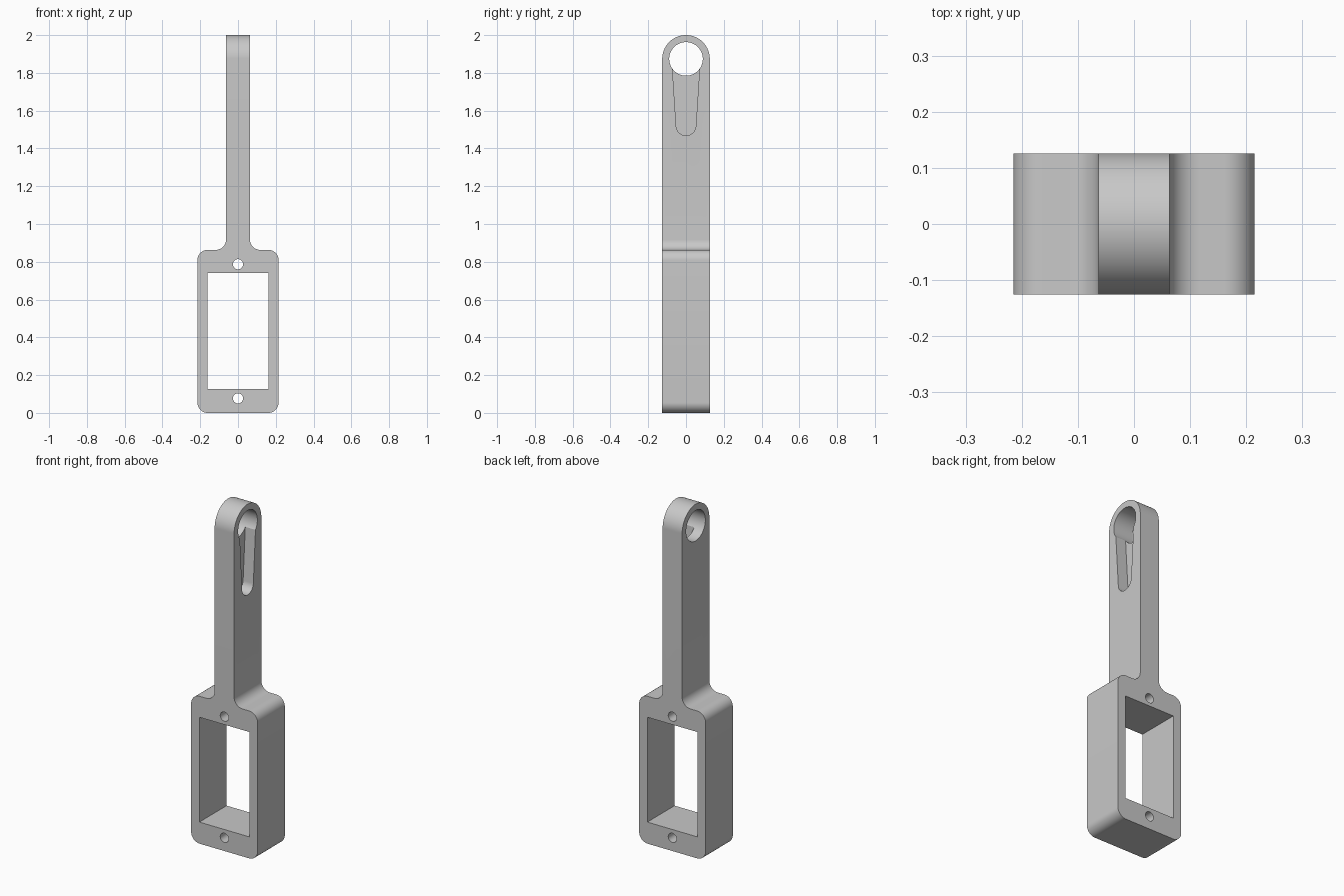
import bpy
import bmesh
from math import sin, cos, radians

default = bpy.data.objects.get("Cube")
if default:
    bpy.data.objects.remove(default, do_unlink=True)

grey = bpy.data.materials.new("light_grey")
grey.use_nodes = True
colour = (0.58, 0.58, 0.58, 1)
grey.diffuse_color = colour
grey.node_tree.nodes["Principled BSDF"].inputs["Base Color"].default_value = colour

# Main sizes
DEPTH = 0.126        # half depth, also the radius of the rounded tip
WIDTH = 0.215        # half width of the frame
NECK = 0.063         # half width of the handle
SHOULDER = 0.863     # top of the frame
FILLET = 0.055
EYE_Z = 2 - DEPTH


def arc(cx, cz, r, start, end, steps=12):
    angles = [radians(start + (end - start) * i / steps) for i in range(steps + 1)]
    return [(cx + r * cos(a), cz + r * sin(a)) for a in angles]


def circle(cz, r, steps=48):
    return arc(0, cz, r, 0, 360, steps)[:-1]


def mirrored(half):
    """Close a right-hand half profile with its mirror image."""
    return half + [(-u, z) for u, z in reversed(half) if abs(u) > 1e-6]


def prism(name, profile, axis, low, high):
    """Extrude a (u, z) profile along the x or y axis."""
    bm = bmesh.new()
    place = (lambda u, z: (low, u, z)) if axis == "x" else (lambda u, z: (u, low, z))
    face = bm.faces.new([bm.verts.new(place(u, z)) for u, z in profile])
    moved = bmesh.ops.extrude_face_region(bm, geom=[face])["geom"]
    shift = (high - low, 0, 0) if axis == "x" else (0, high - low, 0)
    bmesh.ops.translate(bm, vec=shift,
                        verts=[g for g in moved if isinstance(g, bmesh.types.BMVert)])
    bmesh.ops.recalc_face_normals(bm, faces=bm.faces)
    mesh = bpy.data.meshes.new(name)
    bm.to_mesh(mesh)
    bm.free()
    mesh.materials.append(grey)
    obj = bpy.data.objects.new(name, mesh)
    bpy.context.collection.objects.link(obj)
    return obj


# Frame and handle in one front silhouette
front = (arc(WIDTH - FILLET, FILLET, FILLET, -90, 0)
         + arc(WIDTH - FILLET, SHOULDER - FILLET, FILLET, 0, 90)
         + arc(NECK + FILLET, SHOULDER + FILLET, FILLET, 270, 180)
         + [(NECK, 2.1)])
body = prism("framed_handle", mirrored(front), "y", -0.2, 0.2)

# Side silhouette with the rounded tip
side = mirrored([(DEPTH, -0.1)] + arc(0, EYE_Z, DEPTH, 0, 90, 32))

# Tapered recess below the eye, open on the left side only
recess = mirrored(arc(0, 1.52, 0.052, -90, -4, 14) + [(0.073, 1.84)])

window = mirrored([(0.162, 0.126), (0.162, 0.74)])

cuts = [
    ("INTERSECT", prism("side_outline", side, "x", -0.4, 0.4)),
    ("DIFFERENCE", prism("window_cutter", window, "y", -0.4, 0.4)),
    ("DIFFERENCE", prism("lower_screw_cutter", circle(0.077, 0.027, 32), "y", -0.4, 0.4)),
    ("DIFFERENCE", prism("upper_screw_cutter", circle(0.787, 0.027, 32), "y", -0.4, 0.4)),
    ("DIFFERENCE", prism("eye_cutter", circle(EYE_Z, 0.089, 64), "x", -0.4, 0.4)),
    ("DIFFERENCE", prism("recess_cutter", recess, "x", -0.003, 0.4)),
]
for operation, cutter in cuts:
    cutter.hide_render = True
    mod = body.modifiers.new(cutter.name, "BOOLEAN")
    mod.operation = operation
    mod.solver = "EXACT"
    mod.object = cutter

# Bake the cuts, then drop the cutters
bpy.context.view_layer.update()
evaluated = body.evaluated_get(bpy.context.evaluated_depsgraph_get())
body.data = bpy.data.meshes.new_from_object(evaluated)
body.modifiers.clear()
for _, cutter in cuts:
    bpy.data.objects.remove(cutter, do_unlink=True)
body.data.materials.clear()
body.data.materials.append(grey)

bpy.ops.object.select_all(action="DESELECT")
body.select_set(True)
bpy.context.view_layer.objects.active = body
bpy.ops.object.shade_smooth_by_angle(angle=radians(30))
